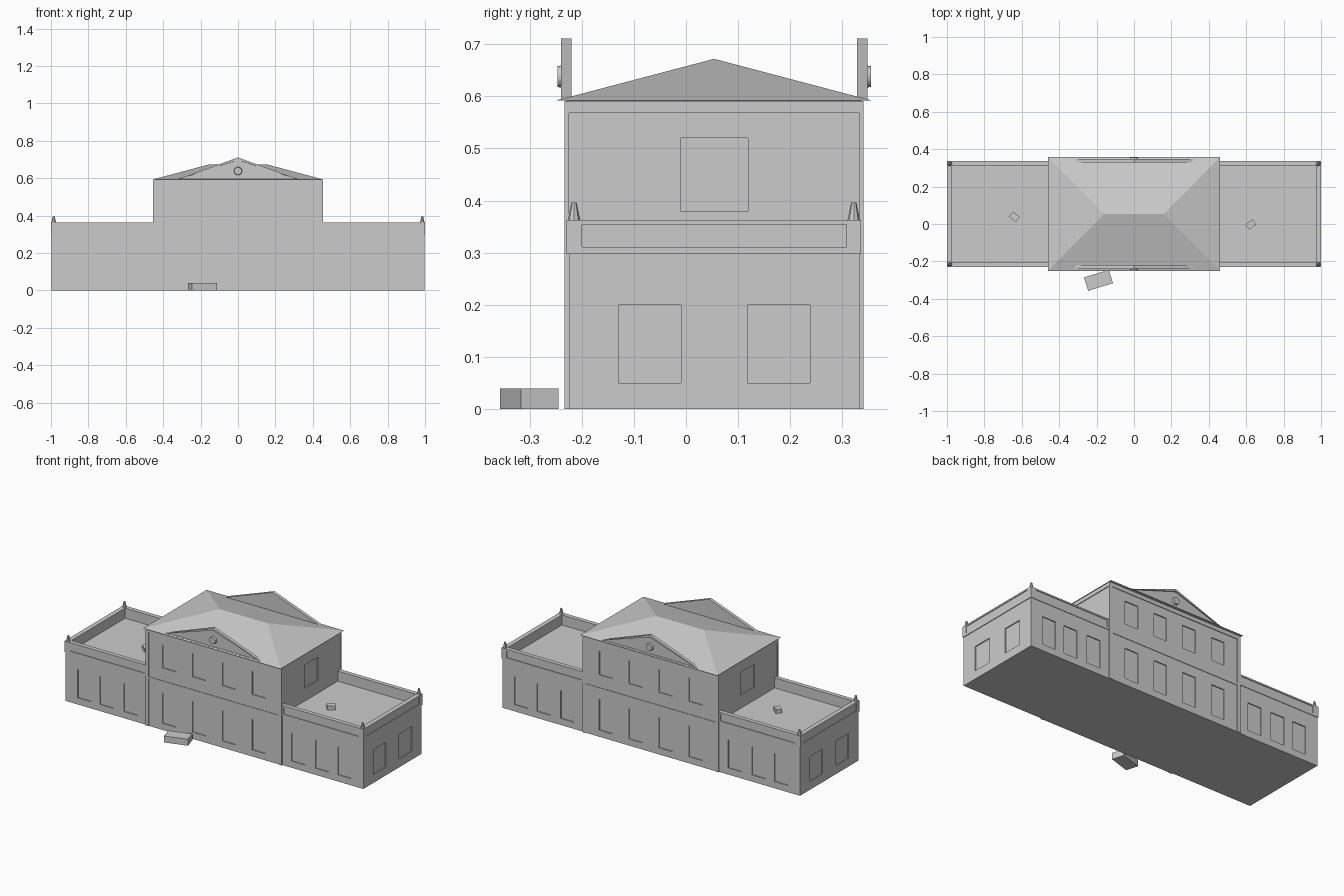
import bpy, bmesh, math
from mathutils import Matrix

if "Cube" in bpy.data.objects:
    bpy.data.objects.remove(bpy.data.objects["Cube"])

stone = bpy.data.materials.new("stone grey")
stone.diffuse_color = (0.6, 0.6, 0.6, 1)
stone.use_nodes = True
stone.node_tree.nodes["Principled BSDF"].inputs["Base Color"].default_value = stone.diffuse_color

CY = 0.054                 # centre line of the building in y


def make(name, bm):
    bmesh.ops.recalc_face_normals(bm, faces=bm.faces)
    me = bpy.data.meshes.new(name)
    bm.to_mesh(me)
    bm.free()
    me.materials.append(stone)
    ob = bpy.data.objects.new(name, me)
    bpy.context.collection.objects.link(ob)
    return ob


def add_box(bm, x0, x1, y0, y1, z0, z1):
    m = Matrix.Translation(((x0 + x1) / 2, (y0 + y1) / 2, (z0 + z1) / 2))
    m = m @ Matrix.Diagonal((abs(x1 - x0), abs(y1 - y0), abs(z1 - z0), 1))
    bmesh.ops.create_cube(bm, size=1, matrix=m)


def boxes(name, dims):
    bm = bmesh.new()
    for d in dims:
        add_box(bm, *d)
    return make(name, bm)


def carve(ob, cuts):
    """Cut shallow recesses with one hidden cutter."""
    cutter = boxes(ob.name + "_cutter", cuts)
    cutter.hide_render = True
    mod = ob.modifiers.new("recesses", 'BOOLEAN')
    mod.operation = 'DIFFERENCE'
    mod.solver = 'EXACT'
    mod.object = cutter
    dg = bpy.context.evaluated_depsgraph_get()
    me = bpy.data.meshes.new_from_object(ob.evaluated_get(dg))
    ob.modifiers.clear()
    ob.data = me
    bpy.data.objects.remove(cutter)


def long_side_cuts(centres, w, z0, z1, yf, yb, d=0.006):
    return [(x - w / 2, x + w / 2, y - d, y + d, z0, z1)
            for x in centres for y in (yf, yb)]


def end_cuts(centres, w, z0, z1, xe, d=0.006):
    return [(xe - d, xe + d, y - w / 2, y + w / 2, z0, z1) for y in centres]


def rotated_box(name, x, y, z, sx, sy, sz, deg):
    bm = bmesh.new()
    m = (Matrix.Translation((x, y, z + sz / 2))
         @ Matrix.Rotation(math.radians(deg), 4, 'Z') @ Matrix.Diagonal((sx, sy, sz, 1)))
    bmesh.ops.create_cube(bm, size=1, matrix=m)
    return make(name, bm)


# central block with window recesses
F, B = -0.229, 0.337
hall = boxes("central_block", [(-0.451, 0.451, F, B, 0, 0.592)])
bays = (-0.3, -0.1, 0.1, 0.3)
cuts = long_side_cuts(bays, 0.09, 0.04, 0.225, F, B)
cuts += long_side_cuts(bays, 0.09, 0.375, 0.515, F, B)
for s in (-1, 1):
    cuts += end_cuts([CY], 0.13, 0.38, 0.52, s * 0.451)
carve(hall, cuts)

# corner pilasters, frieze and floor band
boxes("corner_pilasters", [
    (sx * 0.435, sx * 0.455, y, y + 0.008, 0, 0.57)
    for sx in (-1, 1) for y in (-0.233, 0.333)])
boxes("frieze", [(-0.455, 0.455, -0.233, 0.341, 0.568, 0.5915)])
boxes("floor_band", [(-0.435, 0.435, y, y + 0.008, 0.285, 0.298)
                     for y in (-0.232, 0.332)])

# hipped roof
bm = bmesh.new()
e = [bm.verts.new((x, y, 0.592)) for x, y in
     ((-0.46, -0.25), (0.46, -0.25), (0.46, 0.357), (-0.46, 0.357))]
r0, r1 = (bm.verts.new((x, CY, 0.672)) for x in (-0.16, 0.16))
for f in ((e[0], e[1], r1, r0), (e[1], e[2], r1), (e[2], e[3], r0, r1),
          (e[3], e[0], r0), tuple(e)):
    bm.faces.new(f)
make("hipped_roof", bm)

# pediments with sunk panel and round medallion
for label, s in (("front", -1), ("back", 1)):
    y_out, y_in = CY + s * 0.294, CY + s * 0.274
    bm = bmesh.new()
    tri = ((-0.325, 0.593), (0.325, 0.593), (0, 0.711))
    outer = [bm.verts.new((x, y_out, z)) for x, z in tri]
    inner = [bm.verts.new((x, y_in, z)) for x, z in tri]
    face = bm.faces.new(outer)
    bm.faces.new(inner)
    for i in range(3):
        j = (i + 1) % 3
        bm.faces.new((outer[i], outer[j], inner[j], inner[i]))
    bmesh.ops.recalc_face_normals(bm, faces=bm.faces)
    bmesh.ops.inset_region(bm, faces=[face], thickness=0.013, depth=0)
    ext = bmesh.ops.inset_region(bm, faces=[face], thickness=0.0005, depth=-0.007)
    make(label + "_pediment", bm)
    bm = bmesh.new()
    bmesh.ops.create_cone(bm, cap_ends=True, segments=16, radius1=0.022, radius2=0.02,
                          depth=0.014,
                          matrix=Matrix.Translation((0, CY + s * 0.294, 0.638))
                          @ Matrix.Rotation(-s * math.pi / 2, 4, 'X'))
    make(label + "_medallion", bm)

# low wings, parapets and finials
for label, s in (("left", -1), ("right", 1)):
    wf, wb, xe = -0.225, 0.333, s * 0.996
    wing = boxes(label + "_wing", [(s * 0.44, xe, wf, wb, 0, 0.299)])
    cuts = long_side_cuts([s * x for x in (0.56, 0.72, 0.87)], 0.09, 0.04, 0.21, wf, wb)
    cuts += end_cuts((-0.07, 0.178), 0.12, 0.05, 0.2, xe)
    carve(wing, cuts)

    pf, pb, px = -0.229, 0.336, s * 1.0
    parapet = boxes(label + "_parapet", [(s * 0.44, px, pf, pb, 0.297, 0.363)])
    cuts = [(s * 0.43, s * 0.972, pf + 0.026, pb - 0.026, 0.302, 0.4)]
    cuts += long_side_cuts([s * 0.715], 0.5, 0.311, 0.354, pf, pb, 0.004)
    cuts += end_cuts([CY], 0.508, 0.311, 0.354, px, 0.004)
    carve(parapet, cuts)

    bm = bmesh.new()
    for y in (pf + 0.014, pb - 0.014):
        bmesh.ops.create_cone(bm, cap_ends=True, segments=8, radius1=0.012, radius2=0.005,
                              depth=0.034, matrix=Matrix.Translation((s * 0.985, y, 0.379)))
    make(label + "_finials", bm)

# loose step in front and small boxes on the wing roofs
rotated_box("front_step", -0.19, -0.301, 0, 0.139, 0.075, 0.039, 17)
rotated_box("left_roof_box", -0.64, 0.038, 0.30, 0.047, 0.034, 0.025, -40)
rotated_box("right_roof_box", 0.625, -0.003, 0.30, 0.047, 0.034, 0.025, 37)
